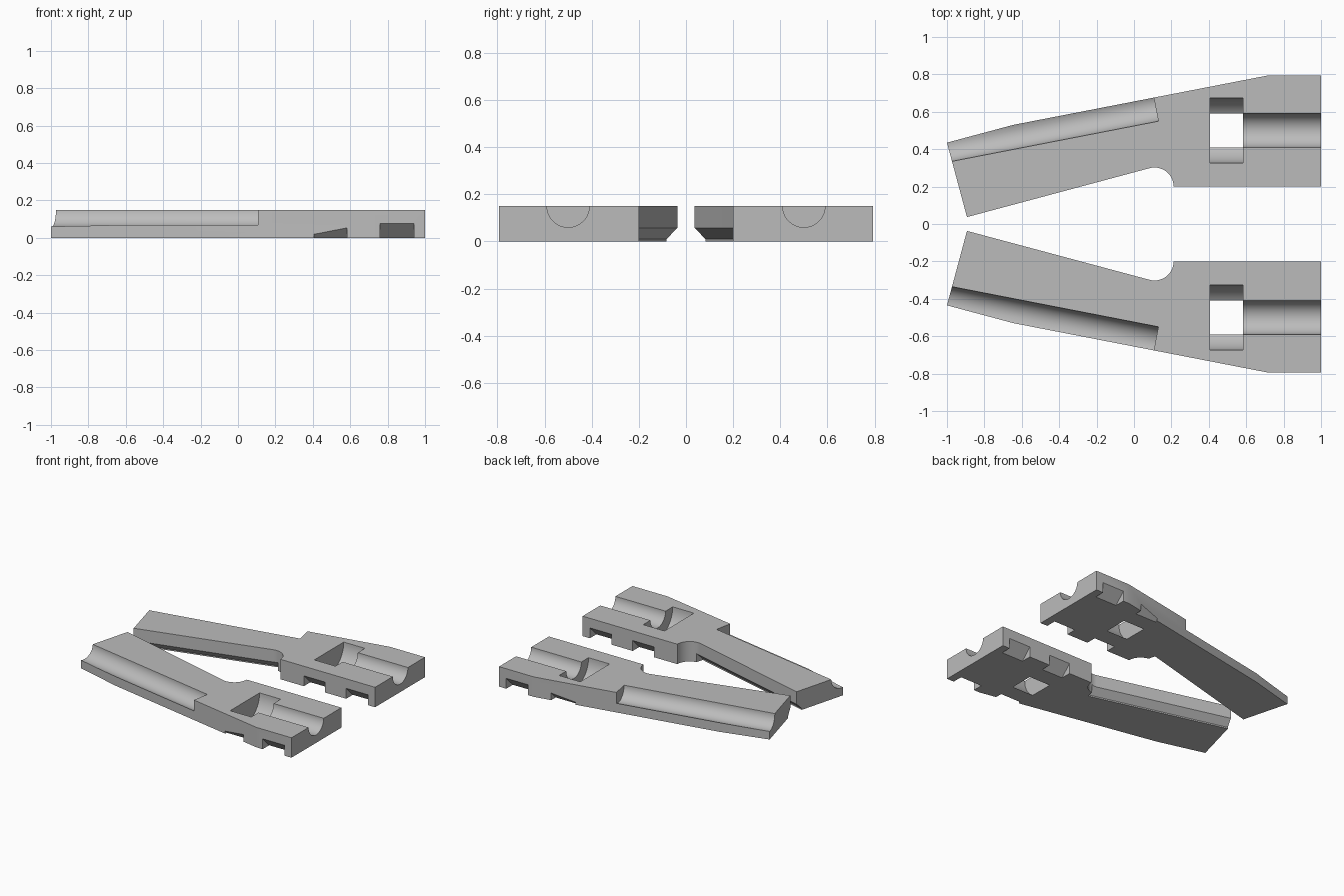
import bpy, bmesh
from math import sin, cos, pi, radians
from mathutils import Matrix, Vector

if "Cube" in bpy.data.objects:
    bpy.data.objects.remove(bpy.data.objects["Cube"])

H = 0.15                 # plate thickness
AXIS_Y = 0.5             # centre line of the block
BORE = 0.09              # groove radius
ARM = radians(15)        # direction of the arm
FLANK = radians(11)      # direction of the outer wall

grey = bpy.data.materials.new("plain grey")
grey.use_nodes = True
grey.diffuse_color = (0.5, 0.5, 0.5, 1)
grey.node_tree.nodes["Principled BSDF"].inputs["Base Color"].default_value = (0.5, 0.5, 0.5, 1)


def add_object(name, bm):
    bmesh.ops.recalc_face_normals(bm, faces=bm.faces)
    mesh = bpy.data.meshes.new(name)
    bm.to_mesh(mesh)
    bm.free()
    mesh.materials.append(grey)
    obj = bpy.data.objects.new(name, mesh)
    bpy.context.collection.objects.link(obj)
    return obj


def prism(name, points, depth, matrix=Matrix()):
    """Extrude a local xy polygon along local z, then place it."""
    bm = bmesh.new()
    face = bm.faces.new([bm.verts.new((x, y, 0)) for x, y in points])
    extruded = bmesh.ops.extrude_face_region(bm, geom=[face])["geom"]
    verts = [v for v in extruded if isinstance(v, bmesh.types.BMVert)]
    bmesh.ops.translate(bm, verts=verts, vec=(0, 0, depth))
    bmesh.ops.transform(bm, matrix=matrix, verts=bm.verts)
    return add_object(name, bm)


def along(start, angle):
    """Frame whose local z runs along a heading, local x across it, local y up."""
    rows = [(-sin(angle), 0, cos(angle)), (cos(angle), 0, sin(angle)), (0, 1, 0)]
    return Matrix.Translation(start) @ Matrix(rows).to_4x4()


def rod(name, radius, start, angle, length):
    circle = [(radius * cos(i * pi / 32), radius * sin(i * pi / 32)) for i in range(64)]
    return prism(name, circle, length, along(start, angle))


def cut(obj, cutter):
    mod = obj.modifiers.new("cut", "BOOLEAN")
    mod.operation = "DIFFERENCE"
    mod.solver = "EXACT"
    mod.object = cutter
    bpy.context.view_layer.objects.active = obj
    bpy.ops.object.modifier_apply(modifier=mod.name)
    bpy.data.objects.remove(cutter)


# Plate: wide block, concave corner and angled arm
steps = 16
sweep = pi / 2 + ARM
corner = [(0.11 + 0.102 * cos(sweep * i / steps), 0.2 + 0.102 * sin(sweep * i / steps))
          for i in range(steps + 1)]
outline = [(1, 0.2)] + corner + [(-0.893, 0.037), (-1, 0.435), (-0.645, 0.53),
                                 (0.71, 0.793), (1, 0.793)]
body = prism("back_half", outline, H)

# Round channel along the block and the wider window in front of it
cut(body, rod("block_channel", BORE, (0.5, AXIS_Y, H), 0, 0.6))
cut(body, rod("window", 0.175, (0.407, AXIS_Y, H), 0, 0.176))

# Round channel along the outer flank of the arm
heading = Vector((cos(FLANK), sin(FLANK), 0))
channel_end = Vector((0.113, 0.638, H))
cut(body, rod("arm_channel", BORE, channel_end - heading * 1.4, FLANK, 1.4))

# Sloped strap notches under both sides of the block
for x, width in ((0.407, 0.176), (0.76, 0.18)):
    for side in (-1, 1):
        reach = 0.078
        edge = 0.2 if side < 0 else 0.793
        wedge = [(edge - side * (reach + 0.05) - AXIS_Y, -0.05),
                 (edge + side * 0.05 - AXIS_Y, -0.05),
                 (edge + side * 0.05 - AXIS_Y, reach + 0.05)]
        cut(body, prism("notch", wedge, width, along((x, AXIS_Y, 0), 0)))

# Bevel under the inner edge of the arm
bevel = [(-0.05, -0.05), (0.047, -0.05), (0.047, 0.01), (0, 0.057), (-0.05, 0.107)]
arm_dir = Vector((cos(ARM), sin(ARM), 0))
start = Vector((-0.893, 0.037, 0)) - arm_dir * 0.1
cut(body, prism("arm_bevel", bevel, 1.15, along(start, ARM)))

# Mirrored twin
bm = bmesh.new()
bm.from_mesh(body.data)
bmesh.ops.scale(bm, vec=(1, -1, 1), verts=bm.verts)
twin = add_object("front_half", bm)

# Smooth the round surfaces, keep the edges sharp
bpy.ops.object.select_all(action="DESELECT")
for obj in (body, twin):
    obj.select_set(True)
bpy.context.view_layer.objects.active = body
bpy.ops.object.shade_smooth_by_angle(angle=radians(20))
